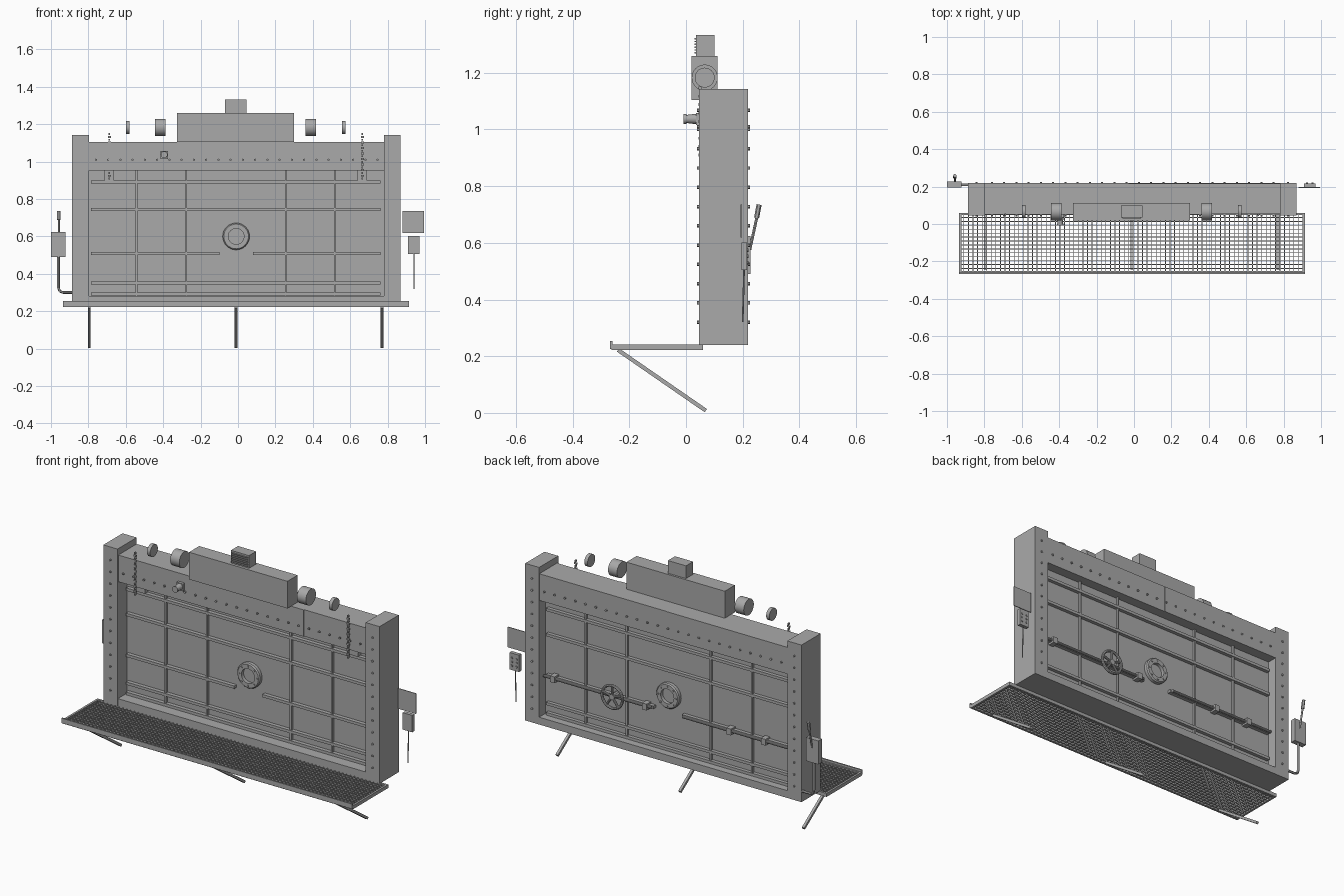
import bpy, bmesh, math
from mathutils import Vector, Matrix

steel = bpy.data.materials.new("steel grey")
steel.diffuse_color = (0.4, 0.4, 0.4, 1)
CX = -0.01  # centre line of the gate


def finish(name, bm, smooth=False):
    me = bpy.data.meshes.new(name)
    bmesh.ops.recalc_face_normals(bm, faces=bm.faces)
    bm.to_mesh(me)
    bm.free()
    me.materials.append(steel)
    ob = bpy.data.objects.new(name, me)
    bpy.context.collection.objects.link(ob)
    if smooth:
        bpy.ops.object.select_all(action='DESELECT')
        ob.select_set(True)
        bpy.context.view_layer.objects.active = ob
        bpy.ops.object.shade_smooth_by_angle()
    return ob


def add_box(bm, x0, x1, y0, y1, z0, z1):
    m = Matrix.Translation(((x0 + x1) / 2, (y0 + y1) / 2, (z0 + z1) / 2)) @ Matrix.Diagonal((x1 - x0, y1 - y0, z1 - z0, 1))
    bmesh.ops.create_cube(bm, size=1, matrix=m)


def add_rod(bm, a, b, r, r2=None, n=16):
    a, b = Vector(a), Vector(b)
    m = Matrix.Translation((a + b) / 2) @ (b - a).to_track_quat('Z', 'Y').to_matrix().to_4x4()
    bmesh.ops.create_cone(bm, cap_ends=True, segments=n, radius1=r, radius2=r if r2 is None else r2,
                          depth=(b - a).length, matrix=m)


def boxes(name, *dims):
    bm = bmesh.new()
    for d in dims:
        add_box(bm, *d)
    return finish(name, bm)


def rods(name, *items, n=16):
    bm = bmesh.new()
    for a, b, r in items:
        add_rod(bm, a, b, r, n=n)
    return finish(name, bm, True)


def ring(name, x, z, profile, n=32):
    """Revolve a closed (radius, y) profile about the y direction."""
    bm = bmesh.new()
    loops = [[bm.verts.new((x + r * math.cos(t), y, z + r * math.sin(t))) for r, y in profile]
             for t in (2 * math.pi * i / n for i in range(n))]
    k = len(profile)
    for i in range(n):
        p, q = loops[i], loops[(i + 1) % n]
        for j in range(k):
            bm.faces.new((p[j], p[(j + 1) % k], q[(j + 1) % k], q[j]))
    return finish(name, bm, True)


# Frame: pillars, header with end plate, sill
boxes("pillars", (-0.887, -0.797, 0.045, 0.219, 0.24, 1.142), (0.78, 0.868, 0.045, 0.219, 0.24, 1.142))
boxes("header", (-0.797, 0.78, 0.056, 0.217, 0.952, 1.105))
boxes("header_plates", (-0.797, 0.38, 0.052, 0.056, 0.952, 1.105), (-0.797, -0.03, 0.217, 0.219, 0.952, 1.105))
boxes("sill", (-0.797, 0.78, 0.048, 0.219, 0.24, 0.282))

# Bolts on the pillars and header
bm = bmesh.new()
for s, y in ((-1, 0.045), (1, 0.219)):
    for i in range(12):
        z = 0.32 + i * 0.068
        for x in (-0.842, 0.824):
            add_rod(bm, (x, y, z), (x, y + s * 0.006, z), 0.006, n=6)
    for i in range(24):
        x = -0.76 + i * 0.0655
        add_rod(bm, (x, y - s * 0.002, 1.01), (x, y + s * 0.006, 1.01), 0.006, n=6)
finish("bolts", bm)

# Gate panel with stiffening ribs on both sides
boxes("gate_panel", (-0.797, 0.78, 0.13, 0.16, 0.28, 0.952))
ribs = []
for y0, y1 in ((0.108, 0.13), (0.16, 0.18)):
    for z in (0.89, 0.745, 0.35, 0.292):
        ribs.append((-0.787, 0.763, y0, y1, z - 0.008, z + 0.008))
    ribs.append((-0.787, -0.10, y0, y1, 0.502, 0.518))
    ribs.append((0.08, 0.763, y0, y1, 0.502, 0.518))
    for x in (-0.542, -0.277, 0.255, 0.517):
        ribs.append((x - 0.005, x + 0.005, y0 + 0.004, y1 - 0.004, 0.282, 0.952))
boxes("gate_ribs", *ribs)

# Round viewing port, front and back, with flange bolts
ring("port_flange", CX, 0.6, [(0.042, 0.105), (0.066, 0.105), (0.072, 0.111), (0.072, 0.179), (0.066, 0.185), (0.042, 0.185)])
rods("port_glass", ((CX, 0.125, 0.6), (CX, 0.165, 0.6), 0.044), n=32)
rods("port_bolts", *[((CX + 0.056 * math.cos(t), 0.101, 0.6 + 0.056 * math.sin(t)),
                      (CX + 0.056 * math.cos(t), 0.189, 0.6 + 0.056 * math.sin(t)), 0.005)
                     for t in (i * math.pi / 4 for i in range(8))], n=6)

# Handwheel and locking rods on the back
WX, WZ = 0.325, 0.515
ring("handwheel_rim", WX, WZ, [(0.065 + 0.008 * math.cos(a), 0.205 + 0.008 * math.sin(a))
                               for a in (i * math.pi / 4 for i in range(8))])
rods("handwheel_spokes", ((WX, 0.16, WZ), (WX, 0.212, WZ), 0.016),
     *[((WX, 0.205, WZ), (WX + 0.065 * math.cos(t), 0.205, WZ + 0.065 * math.sin(t)), 0.007)
       for t in (0.3 + i * 2 * math.pi / 5 for i in range(5))], n=10)
rods("locking_rods", ((0.09, 0.186, 0.51), (0.772, 0.186, 0.51), 0.008),
     ((-0.79, 0.186, 0.51), (-0.11, 0.186, 0.51), 0.008), n=10)
boxes("rod_guides", *[(x - 0.015, x + 0.015, 0.16, 0.2, 0.492, 0.528) for x in (0.71, 0.125, -0.41, -0.63)])

# Walkway: frame, toe board and open grating
boxes("walkway_frame", (-0.935, 0.913, -0.262, -0.25, 0.222, 0.242), (-0.935, 0.913, 0.048, 0.06, 0.222, 0.242),
      (-0.935, -0.923, -0.25, 0.048, 0.222, 0.242), (0.901, 0.913, -0.25, 0.048, 0.222, 0.242),
      (-0.935, 0.913, -0.268, -0.26, 0.226, 0.254))
bm = bmesh.new()
for i in range(74):
    x = -0.91 + i * 0.0245
    add_box(bm, x - 0.002, x + 0.002, -0.25, 0.048, 0.225, 0.239)
for i in range(14):
    y = -0.238 + i * 0.021
    add_box(bm, -0.923, 0.901, y - 0.002, y + 0.002, 0.226, 0.238)
finish("walkway_grating", bm)

# Diagonal struts under the walkway
bm = bmesh.new()
a, b = Vector((0, -0.24, 0.222)), Vector((0, 0.07, 0.008))
tilt = Matrix.Rotation(math.atan2(b.z - a.z, b.y - a.y), 4, 'X')
for x in (-0.795, CX, 0.77):
    m = Matrix.Translation((a + b) / 2 + Vector((x, 0, 0))) @ tilt
    bmesh.ops.create_cube(bm, size=1, matrix=m @ Matrix.Diagonal((0.015, (b - a).length, 0.014, 1)))
finish("walkway_struts", bm)

# Drive housing, vented control box and drums
boxes("drive_housing", (-0.325, 0.3, 0.02, 0.112, 1.104, 1.26))
boxes("control_box", (-0.07, 0.045, 0.036, 0.1, 1.26, 1.333))
boxes("vent_slats", *[(-0.062, 0.037, 0.03, 0.036, 1.268 + i * 0.01, 1.273 + i * 0.01) for i in range(6)])
bm = bmesh.new()
for x0, x1, r in ((-0.445, -0.387, 0.046), (0.36, 0.417, 0.046), (-0.6, -0.58, 0.035), (0.555, 0.575, 0.035)):
    add_rod(bm, (x0, 0.066, 1.183), (x1, 0.066, 1.183), r, n=32)
finish("drums", bm, True)

# Lifting chains and their anchor blocks
bm = bmesh.new()
for x in (-0.688, 0.665):
    for i in range(17):
        z = 0.91 + i * 0.0148
        w, d = (0.008, 0.003) if i % 2 else (0.004, 0.006)
        add_box(bm, x - w, x + w, 0.05 - d, 0.05 + d, z - 0.005, z + 0.005)
finish("lifting_chains", bm)
boxes("chain_anchors", *[(x - 0.026, x + 0.026, 0.1, 0.13, 0.9, 0.952) for x in (-0.688, 0.665)])

# Lamp on the header
boxes("lamp_base", (-0.415, -0.375, 0.036, 0.053, 1.015, 1.058))
bm = bmesh.new()
add_rod(bm, (-0.395, 0.04, 1.037), (-0.395, 0.0, 1.037), 0.019, 0.014)
add_rod(bm, (-0.395, 0.002, 1.037), (-0.395, -0.008, 1.037), 0.018)
finish("lamp_body", bm, True)

# Lever box with conduit on the left
boxes("lever_box", (-1.0, -0.922, 0.196, 0.228, 0.49, 0.625))
rods("lever", ((-0.958, 0.225, 0.575), (-0.958, 0.25, 0.69), 0.005),
     ((-0.958, 0.249, 0.688), (-0.958, 0.258, 0.735), 0.009), n=12)
bend = [(-0.96, 0.21, 0.5), (-0.96, 0.21, 0.325), (-0.953, 0.21, 0.307), (-0.935, 0.21, 0.3), (-0.88, 0.21, 0.3)]
rods("conduit", *[(p, q, 0.007) for p, q in zip(bend, bend[1:])], n=12)

# Sign plate and hanging control pendant on the right
boxes("sign_plate", (0.88, 0.995, 0.193, 0.197, 0.618, 0.735))
boxes("pendant", (0.91, 0.97, 0.195, 0.216, 0.505, 0.602))
rods("pendant_buttons", *[((0.925 + 0.03 * i, 0.21, 0.53 + 0.022 * j), (0.925 + 0.03 * i, 0.221, 0.53 + 0.022 * j), 0.006)
                          for i in range(2) for j in range(3)], n=10)
rods("pendant_cable", ((0.94, 0.205, 0.51), (0.94, 0.2, 0.32), 0.003), n=8)
